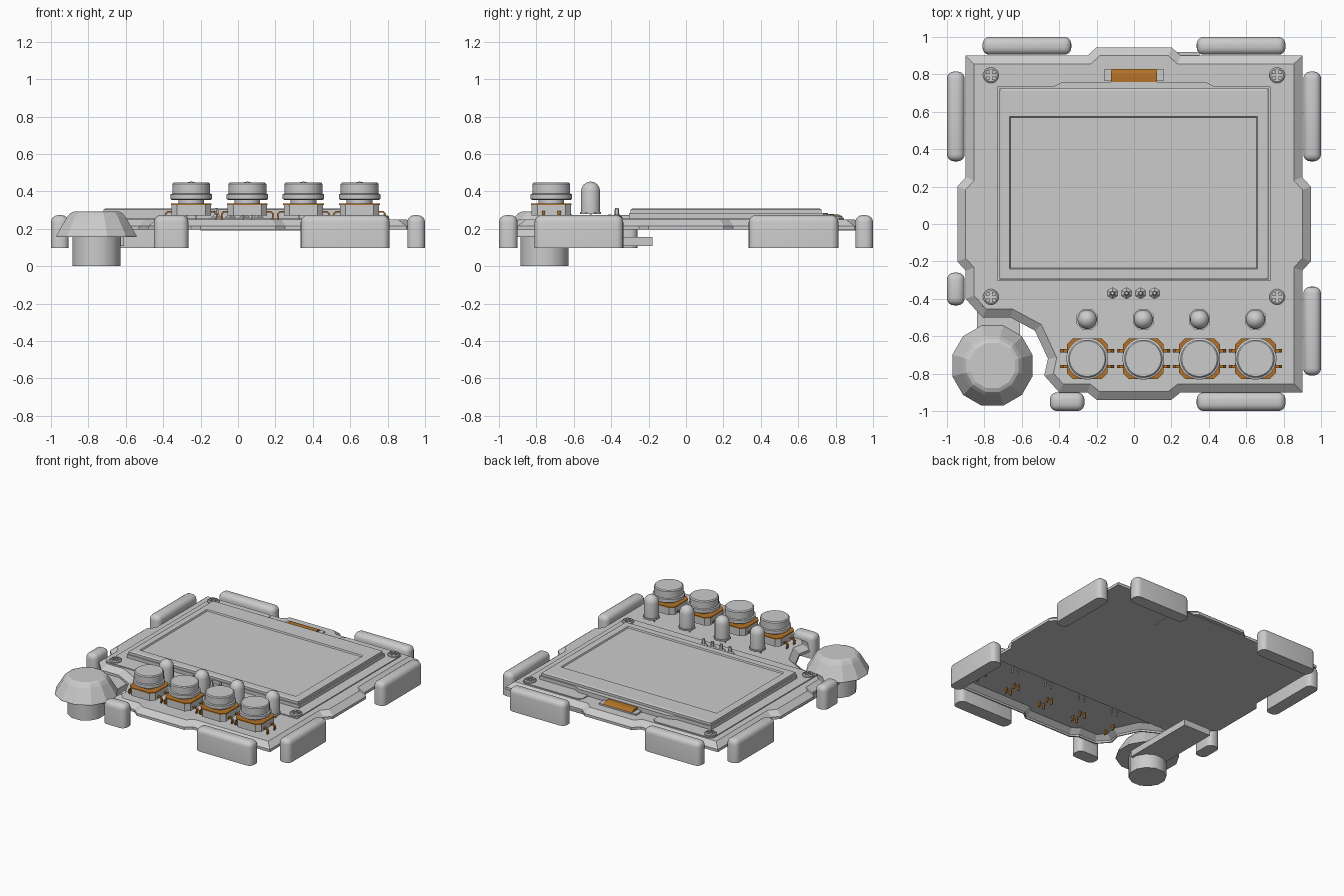
import bpy, bmesh, math
from mathutils import Vector

if "Cube" in bpy.data.objects:
    bpy.data.objects.remove(bpy.data.objects["Cube"])

brown = bpy.data.materials.new("brown")
brown.diffuse_color = (0.45, 0.17, 0.02, 1)
brown.use_nodes = True
brown.node_tree.nodes["Principled BSDF"].inputs["Base Color"].default_value = brown.diffuse_color


def finish(bm, name, mat=None, smooth=False):
    bmesh.ops.recalc_face_normals(bm, faces=bm.faces)
    me = bpy.data.meshes.new(name)
    bm.to_mesh(me)
    bm.free()
    ob = bpy.data.objects.new(name, me)
    bpy.context.collection.objects.link(ob)
    if mat:
        me.materials.append(mat)
    if smooth:
        bpy.ops.object.select_all(action='DESELECT')
        ob.select_set(True)
        bpy.context.view_layer.objects.active = ob
        bpy.ops.object.shade_smooth_by_angle(angle=math.radians(35))
    return ob


def loft(name, rings, mat=None, smooth=False, caps=(True, True)):
    """Skin a stack of equal-length closed rings of 3D points."""
    bm = bmesh.new()
    vs = [[bm.verts.new(p) for p in r] for r in rings]
    n = len(rings[0])
    for a, b in zip(vs, vs[1:]):
        for i in range(n):
            bm.faces.new((a[i], a[(i + 1) % n], b[(i + 1) % n], b[i]))
    if caps[0]:
        bm.faces.new(vs[0][::-1])
    if caps[1]:
        bm.faces.new(vs[-1])
    return finish(bm, name, mat, smooth)


def lathe(name, x, y, prof, n=16, mat=None, smooth=True):
    rings = [[(x + r * math.cos((i + .5) * math.tau / n), y + r * math.sin((i + .5) * math.tau / n), z)
              for i in range(n)] for r, z in prof]
    return loft(name, rings, mat, smooth)


def box(name, x0, x1, y0, y1, z0, z1, mat=None):
    return loft(name, [[(x0, y0, z), (x1, y0, z), (x1, y1, z), (x0, y1, z)] for z in (z0, z1)], mat)


def inset(pts, d):
    """Mitred inward offset of a counter-clockwise outline."""
    out = []
    for i, p in enumerate(pts):
        p, a, b = Vector(p), Vector(pts[i - 1]), Vector(pts[(i + 1) % len(pts)])
        e, f = (p - a).normalized(), (b - p).normalized()
        n1, n2 = Vector((-e.y, e.x)), Vector((-f.y, f.x))
        out.append(p + (n1 + n2) * d / (1 + n1.dot(n2)))
    return out


def stack(name, pts, levels, **kw):
    return loft(name, [[(q[0], q[1], z) for q in inset(pts, d)] for d, z in levels], **kw)


# Faceplate shell: outline with side bulges and a corner notch, open below
side = [(.9, -.25), (.945, -.2), (.945, .2), (.9, .25), (.9, .9), (.25, .9), (.2, .945),
        (-.2, .945), (-.25, .9), (-.9, .9), (-.9, .25), (-.945, .2), (-.945, -.2), (-.9, -.25)]
front = [(-.9, -.4), (-.81, -.5), (-.66, -.5), (-.53, -.57), (-.46, -.72), (-.48, -.81), (-.4, -.9),
         (-.25, -.9), (-.2, -.94), (.2, -.94), (.25, -.9), (.9, -.9)]
plate = stack("faceplate", side + front, [(0, .195), (0, .215), (.045, .25)], caps=(False, True))
sol = plate.modifiers.new("thickness", 'SOLIDIFY')
sol.thickness = .01
# Flat underside board behind the control strip
stack("bottom_board", side + [(-.9, -.4), (-.86, -.44), (.9, -.44)], [(.003, .195), (.003, .203)])
box("rear_flex_pad", -.2, .35, .64, .92, .191, .196)

# Display board, stepped display frame and recessed screen
board = [(-.81, -.44), (.81, -.44), (.81, .82), (.78, .845), (.33, .845), (.3, .82), (.3, .76),
         (-.3, .76), (-.3, .82), (-.33, .845), (-.78, .845), (-.81, .82)]
stack("display_board", board, [(0, .24), (0, .257)])
frame = [(-.73, -.305), (.73, -.305), (.73, .735), (.43, .735), (.38, .76),
         (-.38, .76), (-.43, .735), (-.73, .735)]
stack("display_frame", frame, [(0, .25), (0, .283)])


def rect(x0, x1, y0, y1, z):
    return [(x0, y0, z), (x1, y0, z), (x1, y1, z), (x0, y1, z)]


loft("display_glass", [rect(-.72, .72, -.298, .725, .28), rect(-.72, .72, -.298, .725, .302),
                       rect(-.71, .71, -.288, .715, .308), rect(-.665, .66, -.24, .575, .308),
                       rect(-.66, .655, -.235, .57, .298)])

# Brown ribbon in its slot
box("ribbon_slot", -.158, .158, .765, .83, .245, .262)
prof = [(.755, .25), (.83, .25), (.83, .262), (.815, .272), (.79, .278), (.755, .278)]
loft("ribbon", [[(x, y, z) for y, z in prof] for x in (-.122, .122)], brown)

# Corner screws with cross slots
for x in (-.765, .765):
    for y in (-.39, .795):
        lathe("screw_head", x, y, [(.042, .25), (.042, .266), (.034, .272), (.034, .266)], 16)
        for sx in (-1, 1):
            for sy in (-1, 1):
                a, b = sorted((x + sx * .007, x + sx * .026))
                c, d = sorted((y + sy * .007, y + sy * .026))
                box("screw_quadrant", a, b, c, d, .26, .275)

# Solder joints of the display pins
for i in range(4):
    lathe("solder_joint", -.115 + .075 * i, -.37,
          [(.03, .255), (.03, .262), (.014, .275), (.01, .31)], 6, smooth=False)


# Rubber bumpers along the rim
def bumper(x0, x1, y0, y1):
    bm = bmesh.new()
    bmesh.ops.create_cube(bm, size=1)
    for v in bm.verts:
        v.co = ((x0 + x1) / 2 + v.co.x * (x1 - x0), (y0 + y1) / 2 + v.co.y * (y1 - y0), .185 + v.co.z * .175)
    edges = [e for e in bm.edges if max(v.co.z for v in e.verts) > .2]
    bmesh.ops.bevel(bm, geom=edges, offset=.038, segments=4, profile=.5, affect='EDGES')
    finish(bm, "bumper", smooth=True)


for s in (-1, 1):
    bumper(*sorted((s * .335, s * .81)), .905, 1)
    bumper(*sorted((s * .905, s)), .335, .815)
bumper(.335, .81, -1, -.9)
bumper(.905, 1, -.81, -.335)
bumper(-.45, -.265, -1, -.9)
bumper(-1, -.905, -.435, -.26)

# Corner knob on its bracket
lathe("knob", -.757, -.757, [(.13, .155), (.222, .157), (.222, .163), (.163, .262), (.145, .283), (.125, .292)],
      12, smooth=False)
lathe("knob_shaft", -.757, -.757, [(.132, 0), (.132, .16)], 12)
box("knob_bracket", -.84, -.61, -.76, -.18, .107, .155)

# Indicator lights and push buttons, four of each
for x in (-.25, .05, .35, .65):
    y = -.51
    dome = [(.052 * math.cos(t), .4 + .052 * math.sin(t)) for t in (0, .4, .8, 1.2, 1.5)]
    lathe("light_bulb", x, y, [(.052, .285)] + dome, 16)
    lathe("light_flange", x, y, [(.061, .278), (.061, .29)], 8, smooth=False)
    for s in (-1, 1):
        box("light_leg", x + s * .025 - .004, x + s * .025 + .004, y - .004, y + .004, .198, .28)

    y = -.72
    h, c = .105, .03
    octo = [(x + px, y + py) for px, py in ((-h + c, -h), (h - c, -h), (h, -h + c), (h, h - c),
                                            (h - c, h), (-h + c, h), (-h, h - c), (-h, -h + c))]
    stack("button_body", octo, [(0, .272), (0, .328)])
    stack("button_plate", octo, [(-.004, .328), (-.004, .336)], mat=brown)
    lathe("button_stem", x, y, [(.07, .33), (.07, .36)], 16)
    lathe("button_cap", x, y, [(.105, .355), (.112, .36), (.112, .384), (.102, .388),
                               (.102, .44), (.095, .447)], 24)
    for sx in (-1, 1):
        for sy in (-1, 1):
            # bent leg: out from the body, then down through the plate
            leg = [(.09, .295), (.128, .295), (.142, .28), (.132, .2), (.124, .2), (.133, .278),
                   (.125, .286), (.09, .286)]
            loft("button_leg", [[(x + sx * a, y + sy * .042 + w, z) for a, z in leg]
                                for w in (-.009, .009)], brown)
